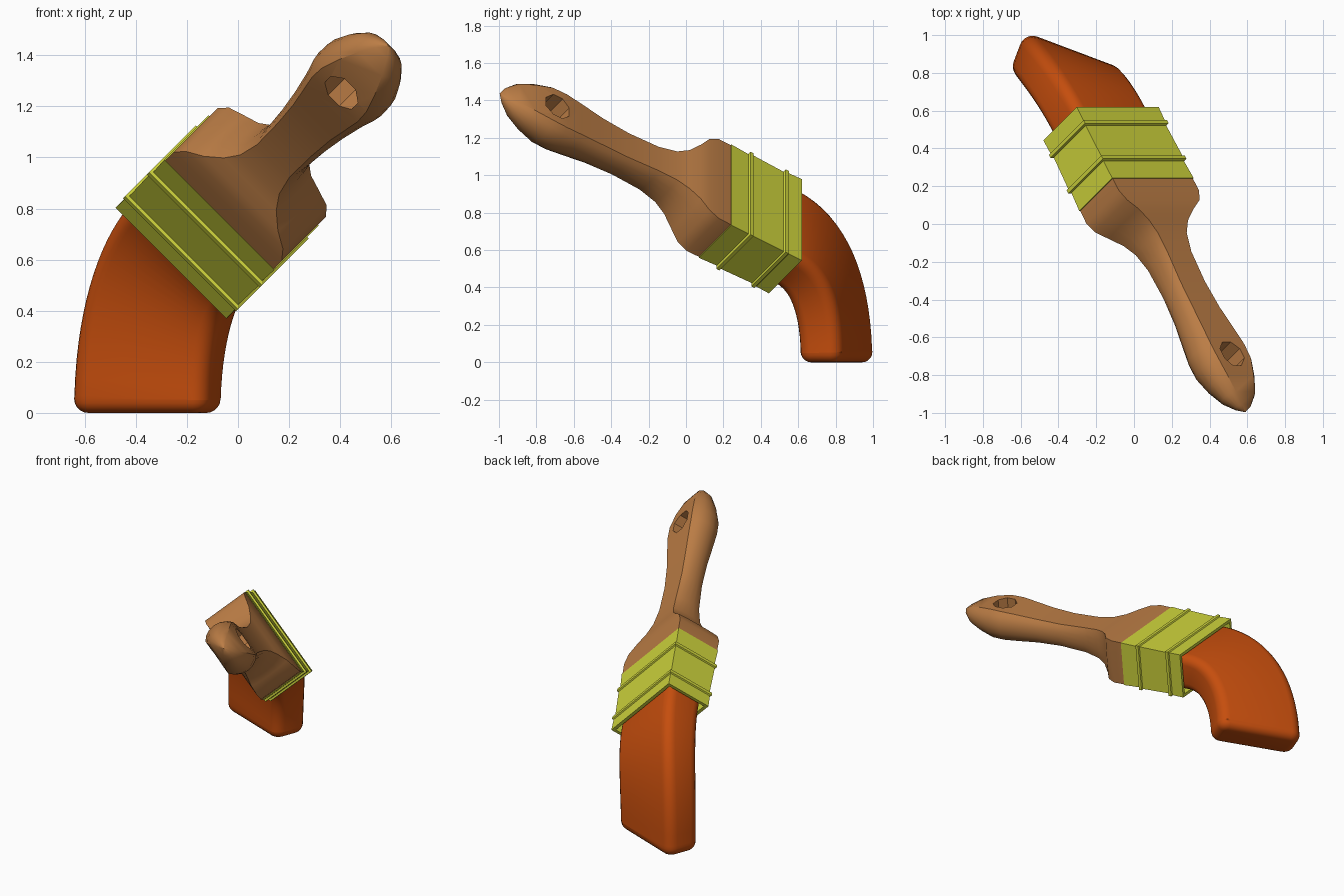
import bpy, bmesh, math
from mathutils import Vector, Matrix

if "Cube" in bpy.data.objects:
    bpy.data.objects.remove(bpy.data.objects["Cube"])

# Brush frame: X = brush width, Y = thickness, Z = up the handle
W = Vector((1, 0, -1)).normalized()
T = Vector((1, 1, 1)).normalized()
A = Vector((1, -2, 1)).normalized()
ROT = Matrix((W, T, A)).transposed()
CENTRE = ROT @ Vector((-0.60, 0.595, 0))
FRAME = Matrix.Translation(CENTRE) @ ROT.to_4x4()


def material(name, rgb):
    m = bpy.data.materials.new(name)
    m.diffuse_color = (*rgb, 1)
    m.use_nodes = True
    m.node_tree.nodes["Principled BSDF"].inputs["Base Color"].default_value = m.diffuse_color
    return m


def loft(name, rings, mat, matrix=None, angle=None):
    """Skin a list of equal-length rings and cap both ends."""
    bm = bmesh.new()
    loops = [[bm.verts.new(p) for p in r] for r in rings]
    n = len(loops[0])
    for a, b in zip(loops, loops[1:]):
        for i in range(n):
            bm.faces.new((a[i], a[(i + 1) % n], b[(i + 1) % n], b[i]))
    bm.faces.new(loops[0])
    bm.faces.new(loops[-1])
    bmesh.ops.recalc_face_normals(bm, faces=bm.faces)
    me = bpy.data.meshes.new(name)
    bm.to_mesh(me)
    bm.free()
    ob = bpy.data.objects.new(name, me)
    bpy.context.collection.objects.link(ob)
    if matrix:
        ob.matrix_world = matrix
    if mat:
        me.materials.append(mat)
    if angle:
        bpy.ops.object.select_all(action='DESELECT')
        bpy.context.view_layer.objects.active = ob
        ob.select_set(True)
        bpy.ops.object.shade_smooth_by_angle(angle=math.radians(angle))
    return ob


wood = material("wood", (0.50, 0.205, 0.06))
metal = material("yellow_metal", (0.62, 0.66, 0.045))
hair = material("orange_bristle", (0.56, 0.075, 0.004))


# Handle: flat front and back, bulging sides, pointed end
def handle_ring(h, crease, bulge, half):
    side = []
    for k in range(-3, 4):
        t = math.radians(20 * k)
        side.append((crease + (bulge - crease) * (math.cos(t) - 0.5) * 2,
                     half * math.sin(t) / math.sin(math.radians(60))))
    return [(x, y, h) for x, y in side] + [(-x, -y, h) for x, y in side]


stations = [
    (0.20, .300, .300, .148), (0.31, .300, .300, .150), (0.37, .270, .275, .148),
    (0.42, .205, .215, .138), (0.48, .145, .155, .118), (0.55, .108, .122, .102),
    (0.66, .090, .108, .088), (0.85, .092, .118, .078), (1.02, .100, .135, .083),
    (1.17, .115, .155, .094), (1.27, .125, .174, .100), (1.36, .122, .172, .100),
    (1.46, .098, .145, .085), (1.55, .066, .108, .060), (1.61, .030, .052, .027),
    (1.64, .001, .002, .001)]
handle = loft("handle", [handle_ring(*s) for s in stations], wood, FRAME, 35)

# Hanging hole through the handle
cut = [[(0.08 * math.cos(math.radians(22.5 + 45 * i)), y,
         1.33 + 0.08 * math.sin(math.radians(22.5 + 45 * i))) for i in range(8)]
       for y in (-0.3, 0.3)]
cutter = loft("hole_cutter", cut, None, FRAME)
cutter.hide_render = True
cutter.hide_set(True)
mod = handle.modifiers.new("hole", 'BOOLEAN')
mod.object = cutter
mod.solver = 'EXACT'

# Ferrule: boxy sleeve with two raised seams and a hollow lower end
profile = [(.23, 0), (.115, -.004), (.110, .008), (.09, .008), (.085, 0),
           (-.115, -.004), (-.12, .008), (-.14, .008), (-.145, 0),
           (-.23, .002), (-.23, -.018), (-.16, -.018)]
loft("ferrule", [[(sx * (.305 + o), sy * (.151 + o), h)
                  for sx, sy in ((-1, -1), (1, -1), (1, 1), (-1, 1))]
                 for h, o in profile], metal, FRAME)

# Bristles: rounded block swept along a curve that turns straight down
P0 = CENTRE - A * 0.23
P3 = Vector((-0.355, 0.805, 0))
P1 = P0 - A * 0.22
P2 = P3 + Vector((0, 0, 0.36))


def bristle_ring(centre, tangent, w, t, r, twist=0):
    q = (-A).rotation_difference(tangent).to_matrix()
    q = Matrix.Rotation(twist, 3, tangent) @ q
    pts = []
    for c, (sx, sy) in enumerate(((1, 1), (-1, 1), (-1, -1), (1, -1))):
        for k in range(6):
            a = math.radians(90 * c + 18 * k)
            x = sx * (w - r) + r * math.cos(a)
            y = sy * (t - r) + r * math.sin(a)
            pts.append(centre + q @ (W * x + T * y))
    return pts


rings = [bristle_ring(P0 + A * 0.1, -A, .275, .125, .06)]
for i in range(17):
    f = i / 17
    g = 1 - f
    p = P0 * g**3 + P1 * 3 * g * g * f + P2 * 3 * g * f * f + P3 * f**3
    d = ((P1 - P0) * g * g + (P2 - P1) * 2 * g * f + (P3 - P2) * f * f).normalized()
    rings.append(bristle_ring(p, d, .275 + .008 * f, .125 - .006 * f, .06 + .01 * f,
                              -0.06 * f))
for k in range(6):
    a = math.radians(18 * k)
    inset = 0.055 * (1 - math.cos(a))
    rings.append(bristle_ring(P3 + Vector((0, 0, 0.055 * (1 - math.sin(a)))),
                              Vector((0, 0, -1)), .283 - inset, .119 - inset,
                              .07 - inset, -0.06))
loft("bristles", rings, hair, angle=50)
